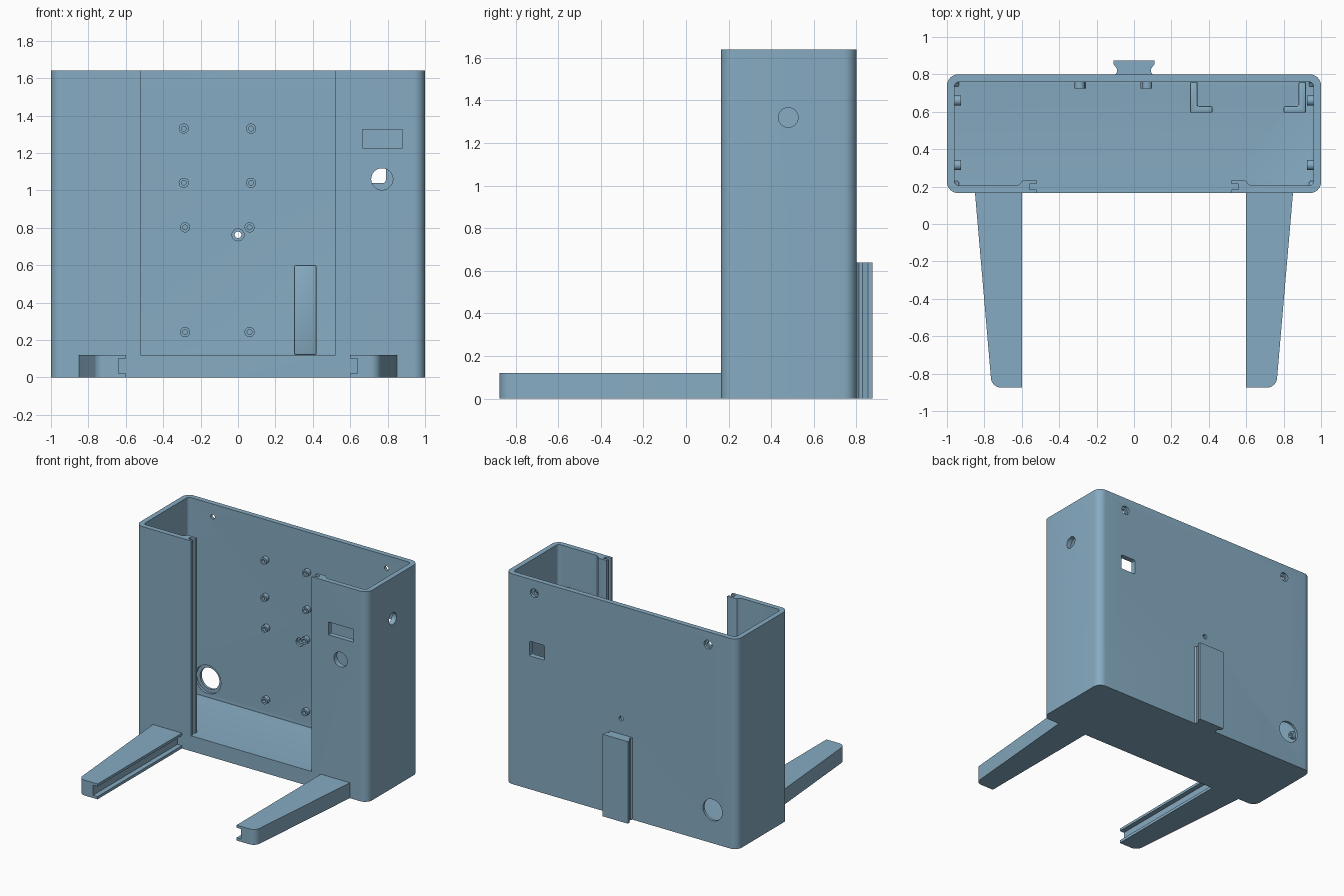
import bpy, bmesh, math

if "Cube" in bpy.data.objects:
    bpy.data.objects.remove(bpy.data.objects["Cube"])

blue = bpy.data.materials.new("steel_blue")
blue.diffuse_color = (0.24, 0.41, 0.54, 1)
blue.use_nodes = True
blue.node_tree.nodes["Principled BSDF"].inputs["Base Color"].default_value = blue.diffuse_color


def prism(name, pts, axis, lo, hi, floor_bevel=0):
    """Extrude a 2D outline along an axis: z uses (x,y), y uses (x,z), x uses (y,z)."""
    place = {"z": lambda u, v, w: (u, v, w),
             "y": lambda u, v, w: (u, w, v),
             "x": lambda u, v, w: (w, u, v)}[axis]
    bm = bmesh.new()
    a = [bm.verts.new(place(u, v, lo)) for u, v in pts]
    b = [bm.verts.new(place(u, v, hi)) for u, v in pts]
    base = bm.faces.new(a)
    bm.faces.new(b)
    n = len(pts)
    for i in range(n):
        j = (i + 1) % n
        bm.faces.new((a[i], a[j], b[j], b[i]))
    if floor_bevel:
        bmesh.ops.bevel(bm, geom=list(base.edges), offset=floor_bevel,
                        segments=4, profile=0.5, affect='EDGES')
    bmesh.ops.recalc_face_normals(bm, faces=bm.faces)
    me = bpy.data.meshes.new(name)
    bm.to_mesh(me)
    bm.free()
    me.materials.append(blue)
    ob = bpy.data.objects.new(name, me)
    bpy.context.collection.objects.link(ob)
    return ob


def rect(x0, x1, y0, y1):
    return [(x0, y0), (x1, y0), (x1, y1), (x0, y1)]


def arc(cx, cy, r, a0, a1, n):
    return [(cx + r * math.cos(math.radians(a0 + (a1 - a0) * i / n)),
             cy + r * math.sin(math.radians(a0 + (a1 - a0) * i / n))) for i in range(n + 1)]


def round_rect(x0, x1, y0, y1, r, n=8):
    return (arc(x1 - r, y1 - r, r, 0, 90, n) + arc(x0 + r, y1 - r, r, 90, 180, n)
            + arc(x0 + r, y0 + r, r, 180, 270, n) + arc(x1 - r, y0 + r, r, 270, 360, n))


def circle(cx, cy, r, n=32):
    return arc(cx, cy, r, 0, 360, n)[:-1]


def apply_mods(ob):
    bpy.ops.object.select_all(action='DESELECT')
    bpy.context.view_layer.objects.active = ob
    ob.select_set(True)
    for m in list(ob.modifiers):
        bpy.ops.object.modifier_apply(modifier=m.name)


def combine(ob, tool, op='DIFFERENCE'):
    m = ob.modifiers.new("bool", 'BOOLEAN')
    m.operation, m.solver, m.object = op, 'EXACT', tool
    apply_mods(ob)
    bpy.data.objects.remove(tool, do_unlink=True)


def cut(ob, pts, axis, lo, hi):
    combine(ob, prism("cutter", pts, axis, lo, hi))


def flip(pts, s):
    return [(u * s, v) for u, v in pts]


def tube(name, cu, cv, axis, lo, hi, hole_lo, hole_hi):
    ob = prism(name, circle(cu, cv, 0.027, 24), axis, lo, hi)
    cut(ob, circle(cu, cv, 0.013, 16), axis, hole_lo, hole_hi)
    return ob


# Case: rounded shell with a thick floor and open top
F, B, H, FL = 0.165, 0.80, 1.64, 0.12
case = prism("case", round_rect(-1, 1, F, B, 0.06), "z", 0, H)
combine(case, prism("cavity", round_rect(-0.96, 0.96, F + 0.04, B - 0.04, 0.025, 5),
                    "z", FL, H + 0.1, 0.02))

# Thickened lips beside the front opening
for s in (-1, 1):
    lip = [(0.50, F + 0.02), (0.625, F + 0.02), (0.625, F + 0.04), (0.61, F + 0.05),
           (0.60, F + 0.065), (0.585, F + 0.07), (0.50, F + 0.07)]
    combine(case, prism("lip", flip(lip, s), "z", 0.08, H), 'UNION')

# Front opening and the slots for a sliding cover
cut(case, rect(-0.52, 0.52, 0.1, 0.25), "z", FL, H + 0.1)
cut(case, rect(-0.56, 0.56, F + 0.02, F + 0.05), "z", FL, H + 0.1)

# Front panel window and button hole
cut(case, rect(0.665, 0.88, 1.225, 1.325), "y", 0.1, 0.3)
cut(case, circle(0.77, 1.06, 0.058), "y", 0.1, 0.3)

# Back wall: square port, cable hole with recess, centre hole, mounting holes
cut(case, round_rect(0.66, 0.79, 1.04, 1.155, 0.012, 3), "y", 0.7, 0.9)
cut(case, circle(-0.79, 0.26, 0.083, 40), "y", 0.7, 0.9)
cut(case, circle(-0.79, 0.26, 0.11, 40), "y", 0.7, 0.78)
cut(case, circle(0, 0.762, 0.018, 24), "y", 0.7, 0.9)
cut(case, circle(0, 0.762, 0.032, 24), "y", 0.7, 0.78)
for x in (-0.75, 0.75):
    cut(case, circle(x, 1.54, 0.018, 24), "y", 0.7, 0.9)
    cut(case, circle(x, 1.54, 0.034, 24), "y", 0.78, 0.9)

# Round hole in the right wall
cut(case, circle(0.48, 1.32, 0.046), "x", 0.9, 1.1)

parts = [case]

# Legs: tapered, one rounded toe, channel along the inner side
for s, side in ((-1, "left"), (1, "right")):
    outline = ([(0.60, F), (0.60, -0.875)] + arc(0.71, -0.82, 0.055, 270, 355, 8)
               + [(0.85, F)])
    leg = prism(side + "_leg", flip(outline, s), "z", 0, 0.12)
    cut(leg, flip(rect(0.55, 0.638, 0.022, 0.10), s), "y", -1, F - 0.0001)
    parts.append(leg)

# Dovetail rail on the back
half = [(0.10, 0.80), (0.09, 0.812), (0.09, 0.828), (0.11, 0.855), (0.11, 0.875)]
parts.append(prism("back_rail", half + flip(half, -1)[::-1], "z", 0, 0.64))

# Board standoffs on the back wall
for x0, x1, z in ((-0.29, 0.07, 1.33), (-0.29, 0.07, 1.04),
                  (-0.283, 0.062, 0.802), (-0.283, 0.062, 0.242)):
    for x in (x0, x1):
        parts.append(tube("board_standoff", x, z, "y", 0.725, 0.76, 0.70, 0.75))

# Side wall standoffs
for z in (0.35, 0.75):
    for y in (0.315, 0.66):
        parts.append(tube("left_standoff", y, z, "x", -0.96, -0.925, -0.95, -0.9))
        parts.append(tube("right_standoff", y, z, "x", 0.925, 0.96, 0.9, 0.95))

# Pair of hooked holders facing each other
hook = [(-0.31, 0.76), (-0.31, 0.595), (-0.19, 0.595), (-0.19, 0.63),
        (-0.27, 0.63), (-0.27, 0.76)]
for s, side in ((1, "left"), (-1, "right")):
    pts = [(0.61 + s * u, v) for u, v in hook]
    ob = prism(side + "_holder", pts, "z", FL, 0.60)
    m = ob.modifiers.new("bevel", 'BEVEL')
    m.width, m.segments = 0.008, 2
    apply_mods(ob)
    parts.append(ob)

# Smooth the round surfaces and keep hard edges
bpy.ops.object.select_all(action='DESELECT')
for ob in parts:
    ob.select_set(True)
bpy.context.view_layer.objects.active = case
bpy.ops.object.shade_smooth_by_angle(angle=math.radians(30))
